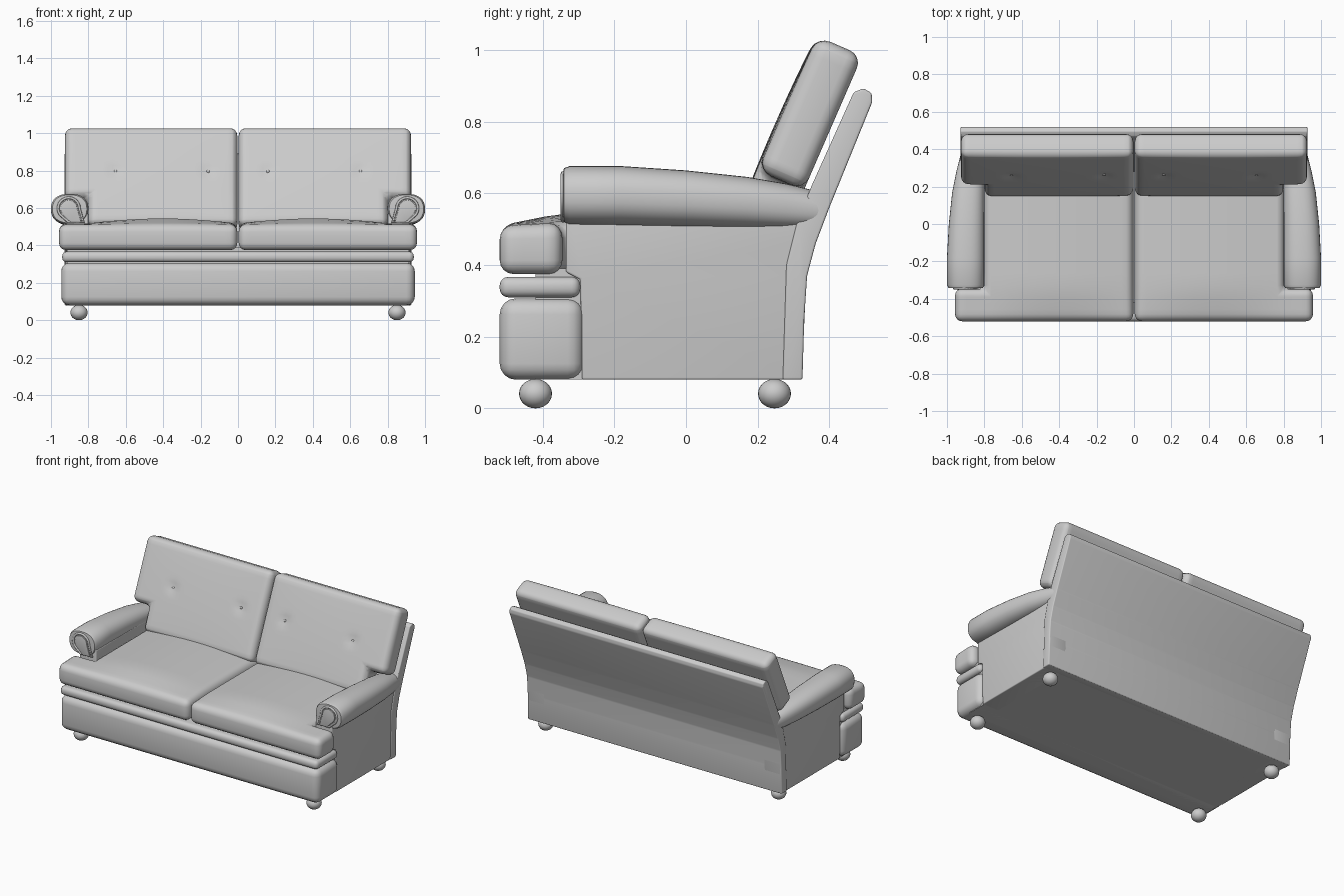
import bpy, bmesh, math
from mathutils import Vector

cube = bpy.data.objects.get("Cube")
if cube:
    bpy.data.objects.remove(cube, do_unlink=True)

fabric = bpy.data.materials.new("grey_upholstery")
fabric.use_nodes = True
GREY = (0.6, 0.6, 0.6, 1)
fabric.diffuse_color = GREY
fabric.node_tree.nodes["Principled BSDF"].inputs["Base Color"].default_value = GREY


def finish(name, bm, angle=40):
    bmesh.ops.recalc_face_normals(bm, faces=bm.faces[:])
    mesh = bpy.data.meshes.new(name)
    bm.to_mesh(mesh)
    bm.free()
    mesh.shade_smooth()
    mesh.set_sharp_from_angle(angle=math.radians(angle))
    mesh.materials.append(fabric)
    obj = bpy.data.objects.new(name, mesh)
    bpy.context.collection.objects.link(obj)
    return obj


def prism(name, outline, lo, hi, place, rim=0.0, step=0.0):
    """Extrude an outline, round its edges, slice it into a grid, then place every point."""
    bm = bmesh.new()
    face = bm.faces.new([bm.verts.new((a, b, lo)) for a, b in outline])
    ext = bmesh.ops.extrude_face_region(bm, geom=[face])
    tops = [v for v in ext["geom"] if isinstance(v, bmesh.types.BMVert)]
    bmesh.ops.translate(bm, verts=tops, vec=(0, 0, hi - lo))
    bmesh.ops.recalc_face_normals(bm, faces=bm.faces[:])
    if rim:
        bmesh.ops.bevel(bm, geom=bm.edges[:], offset=rim, segments=4,
                        profile=0.5, affect='EDGES', clamp_overlap=True)
    if step:
        for axis in (0, 1):
            vals = [v.co[axis] for v in bm.verts]
            start, end = min(vals), max(vals)
            count = int((end - start) / step)
            normal = Vector((1, 0, 0)) if axis == 0 else Vector((0, 1, 0))
            for i in range(1, count):
                bmesh.ops.bisect_plane(
                    bm, geom=bm.verts[:] + bm.edges[:] + bm.faces[:], dist=1e-5,
                    plane_co=normal * (start + (end - start) * i / count), plane_no=normal)
    for v in bm.verts:
        v.co = place(*v.co)
    return finish(name, bm)


def box(name, x, y0, y1, z0, z1, rim):
    prism(name, [(-x, y0), (x, y0), (x, y1), (-x, y1)], z0, z1,
          lambda a, b, c: (a, b, c), rim)


def ball(name, centre, radii):
    bm = bmesh.new()
    bmesh.ops.create_uvsphere(bm, u_segments=24, v_segments=14, radius=1)
    for v in bm.verts:
        v.co = [c + r * p for c, r, p in zip(centre, radii, v.co)]
    finish(name, bm)


def bump(t):
    return math.sin(math.pi * min(max(t, 0), 1))


# Front rail, band and hidden core
box("front_rail", 0.945, -0.52, -0.285, 0.08, 0.307, 0.045)
box("front_band", 0.94, -0.52, -0.295, 0.31, 0.367, 0.024)
box("base_core", 0.915, -0.42, 0.32, 0.08, 0.39, 0.0)

# Curved back panel
BACK = [(0.325, 0.08), (0.33, 0.25), (0.338, 0.37), (0.362, 0.46), (0.40, 0.56),
        (0.52, 0.855), (0.518, 0.88), (0.495, 0.893), (0.468, 0.882),
        (0.35, 0.62), (0.31, 0.52), (0.28, 0.40), (0.27, 0.08)]
prism("back_panel", BACK, -0.927, 0.927, lambda a, b, c: (c, a, b), 0.006)

# Profiles for the mirrored parts
SIDE = [(-0.29, 0.08), (-0.295, 0.36), (-0.335, 0.38), (-0.335, 0.57),
        (0.39, 0.57), (0.36, 0.46), (0.336, 0.37), (0.323, 0.08)]
SEAT = [(0.004, -0.52), (0.957, -0.52), (0.957, -0.345), (0.805, -0.345),
        (0.805, 0.25), (0.004, 0.25)]
REST = [(0.004, 0), (0.80, 0), (0.80, 0.16), (0.925, 0.16), (0.925, 0.57), (0.004, 0.57)]
BUTTONS = [(0.16, 0.305), (0.655, 0.305)]
# Arm stations: y, inner x, outer x, bottom z, top z
ARM = [(-0.343, 0.825, 0.975, 0.535, 0.655), (-0.341, 0.808, 0.992, 0.52, 0.67),
       (-0.325, 0.80, 1.0, 0.513, 0.676), (-0.18, 0.80, 1.0, 0.511, 0.676),
       (0.0, 0.80, 0.99, 0.507, 0.664), (0.17, 0.80, 0.972, 0.503, 0.646),
       (0.28, 0.80, 0.95, 0.50, 0.627), (0.37, 0.80, 0.927, 0.50, 0.605)]
SLOPE = math.radians(23.5)
UP, OUT = math.sin(SLOPE), math.cos(SLOPE)


def rest_point(u, v, w):
    """Cushion coordinates to the tilted back: v climbs, w goes rearward."""
    return 0.13 + v * UP + w * OUT, 0.52 + v * OUT - w * UP


def signed_power(t, p):
    return math.copysign(abs(t) ** p, t)


def arm(name, s):
    bm = bmesh.new()
    rings, n = [], 32
    for y, xi, xo, zb, zt in ARM:
        ring = []
        for i in range(n):
            a = 2 * math.pi * i / n
            x = (xi + xo) / 2 + (xo - xi) / 2 * signed_power(math.cos(a), 0.85)
            z = (zb + zt) / 2 + (zt - zb) / 2 * signed_power(math.sin(a), 0.85)
            ring.append(bm.verts.new((s * x, y, z)))
        rings.append(ring)
    for r, q in zip(rings, rings[1:]):
        for i in range(n):
            j = (i + 1) % n
            bm.faces.new((r[i], r[j], q[j], q[i]))
    bm.faces.new(rings[0])
    bm.faces.new(rings[-1])
    finish(name, bm, 50)


def scroll(grow):
    """Leaning keyhole outline of the arm front."""
    arc = [math.radians(-35 + 215 * i / 14) for i in range(15)]
    pts = [(0.905 + (0.045 + grow) * math.cos(a), 0.598 + (0.045 + grow) * math.sin(a))
           for a in arc]
    return pts + [(0.838 - grow, 0.525), (0.895 + grow, 0.525)]


def piping(name, s):
    curve = bpy.data.curves.new(name, 'CURVE')
    curve.dimensions = '3D'
    curve.bevel_depth = 0.007
    curve.bevel_resolution = 2
    pts = scroll(0.012)
    line = curve.splines.new('POLY')
    line.points.add(len(pts) - 1)
    for p, (x, z) in zip(line.points, pts):
        p.co = (s * x, -0.343, z, 1)
    line.use_cyclic_u = True
    curve.materials.append(fabric)
    bpy.context.collection.objects.link(bpy.data.objects.new(name, curve))


for side, s in (("left", 1), ("right", -1)):
    # Side panel and rolled arm
    prism(side + "_side_panel", SIDE, 0.80, 0.922, lambda a, b, c: (s * c, a, b), 0.006)
    arm(side + "_arm", s)
    piping(side + "_arm_piping", s)
    prism(side + "_arm_front_pad", scroll(0), -0.35, -0.34,
          lambda a, b, c: (s * a, c, b), 0.003)

    # Seat cushion with a soft crown
    def seat_place(x, y, z):
        if z > 0.44:
            ramp = min(max((y + 0.52) / 0.17, 0), 1)
            z += (0.008 + 0.026 * bump(x / 0.81)) * ramp * (z - 0.44) / 0.07
        return s * x, y, z
    prism(side + "_seat_cushion", SEAT, 0.375, 0.51, seat_place, 0.038, 0.06)

    # Back cushion with a puffed, buttoned front
    def rest_place(u, v, w):
        front = 1 - min(w / 0.06, 1)
        w -= 0.016 * front * (bump(u / 0.93) * bump(v / 0.57)) ** 0.5
        for bu, bv in BUTTONS:
            w += 0.014 * front * math.exp(-((u - bu) ** 2 + (v - bv) ** 2) / 0.0008)
        y, z = rest_point(u, v, w)
        return s * u, y, z
    prism(side + "_back_cushion", REST, 0.012, 0.147, rest_place, 0.038, 0.025)
    for i, (bu, bv) in enumerate(BUTTONS):
        y, z = rest_point(bu, bv, 0.012)
        ball(f"{side}_button_{i + 1}", (s * bu, y, z), (0.009, 0.006, 0.009))

    # Ball feet
    for end, y in (("front", -0.42), ("back", 0.247)):
        ball(f"{side}_{end}_foot", (s * 0.85, y, 0.041), (0.046, 0.046, 0.041))
